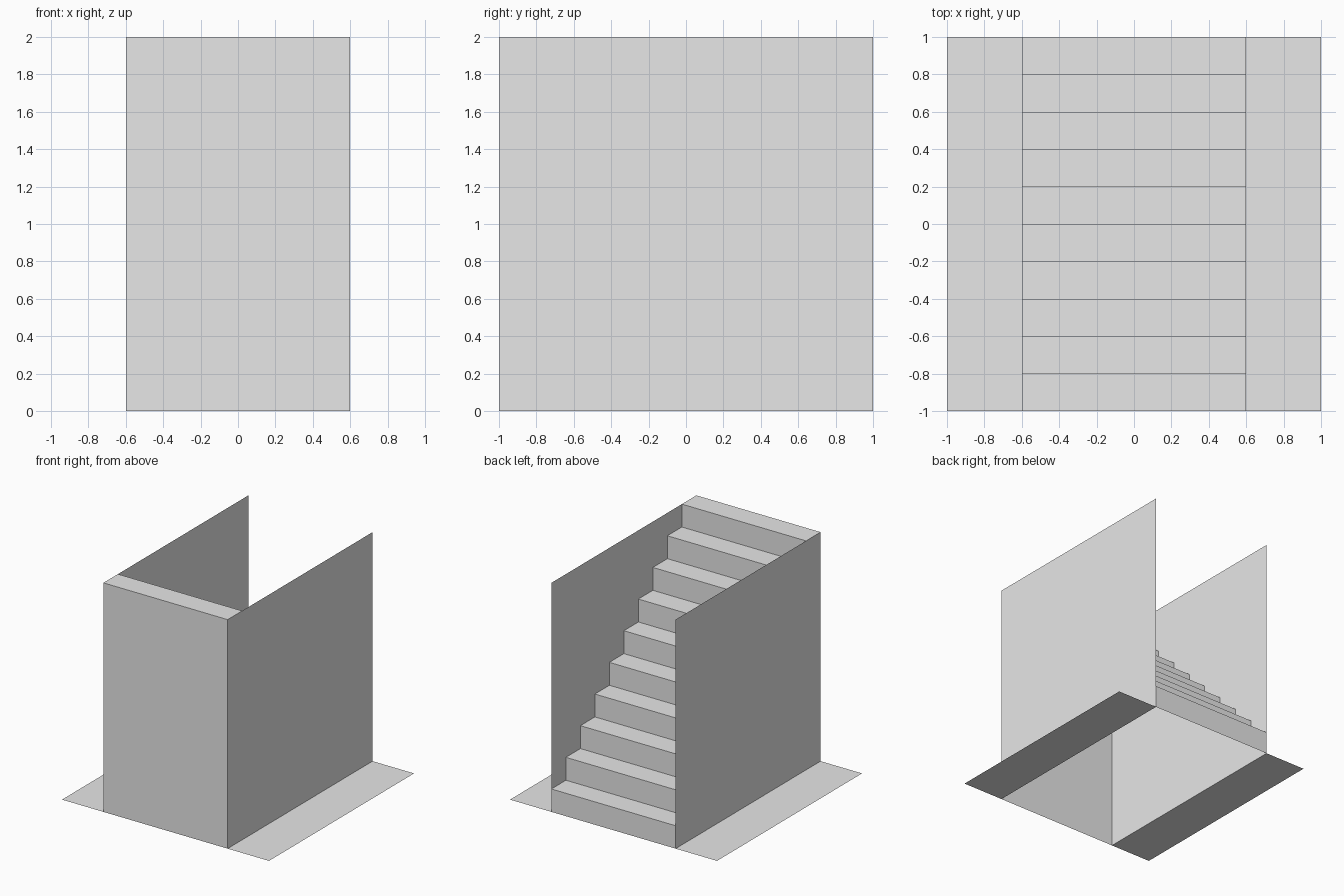
import bpy

cube = bpy.data.objects.get("Cube")
if cube:
    bpy.data.objects.remove(cube, do_unlink=True)

STEPS = 10
RUN = 0.2           # depth and height of each step
HALF_WIDTH = 0.6    # stair half width
HALF = 1.0          # half length of the base
HEIGHT = STEPS * RUN

grey = bpy.data.materials.new("plain_grey")
grey.use_nodes = True
colour = (0.8, 0.8, 0.8, 1)
grey.diffuse_color = colour
grey.node_tree.nodes["Principled BSDF"].inputs["Base Color"].default_value = colour


def sheet(name, path, offset):
    """Sweep an open path along an offset into a thin surface of flat quads."""
    n = len(path)
    verts = path + [tuple(a + b for a, b in zip(p, offset)) for p in path]
    faces = [(i, i + 1, n + i + 1, n + i) for i in range(n - 1)]
    mesh = bpy.data.meshes.new(name)
    mesh.from_pydata(verts, [], faces)
    mesh.materials.append(grey)
    obj = bpy.data.objects.new(name, mesh)
    bpy.context.collection.objects.link(obj)
    return obj


# Stepped surface: risers and treads climbing from the back to the front
profile = [(HALF_WIDTH, HALF, 0)]
for i in range(STEPS):
    y, z = HALF - i * RUN, (i + 1) * RUN
    profile += [(HALF_WIDTH, y, z), (HALF_WIDTH, y - RUN, z)]
across = (-2 * HALF_WIDTH, 0, 0)
sheet("stair_steps", profile, across)

# Tall wall closing the front, below the top step
sheet("front_wall", [(HALF_WIDTH, -HALF, HEIGHT), (HALF_WIDTH, -HALF, 0)], across)

# Side walls and the ground strips outside them
for side, s in (("left", 1), ("right", -1)):
    inner, outer = s * HALF_WIDTH, s * HALF
    start, along = -s * HALF, (0, 2 * s * HALF, 0)
    sheet(side + "_wall", [(inner, start, HEIGHT), (inner, start, 0)],
          along)
    sheet(side + "_ground_strip", [(inner, start, 0), (outer, start, 0)], along)

# Point every sheet's faces outward
for obj in bpy.context.collection.objects:
    if obj.type == "MESH" and obj.name.endswith(("_wall", "_strip", "_steps")):
        first = obj.data.polygons[0]
        if obj.name.endswith("_strip"):
            out = first.normal.z
        elif obj.name == "front_wall":
            out = -first.normal.y
        elif obj.name == "stair_steps":
            out = first.normal.y
        else:
            out = first.normal.x * first.center.x
        if out < 0:
            obj.data.flip_normals()
